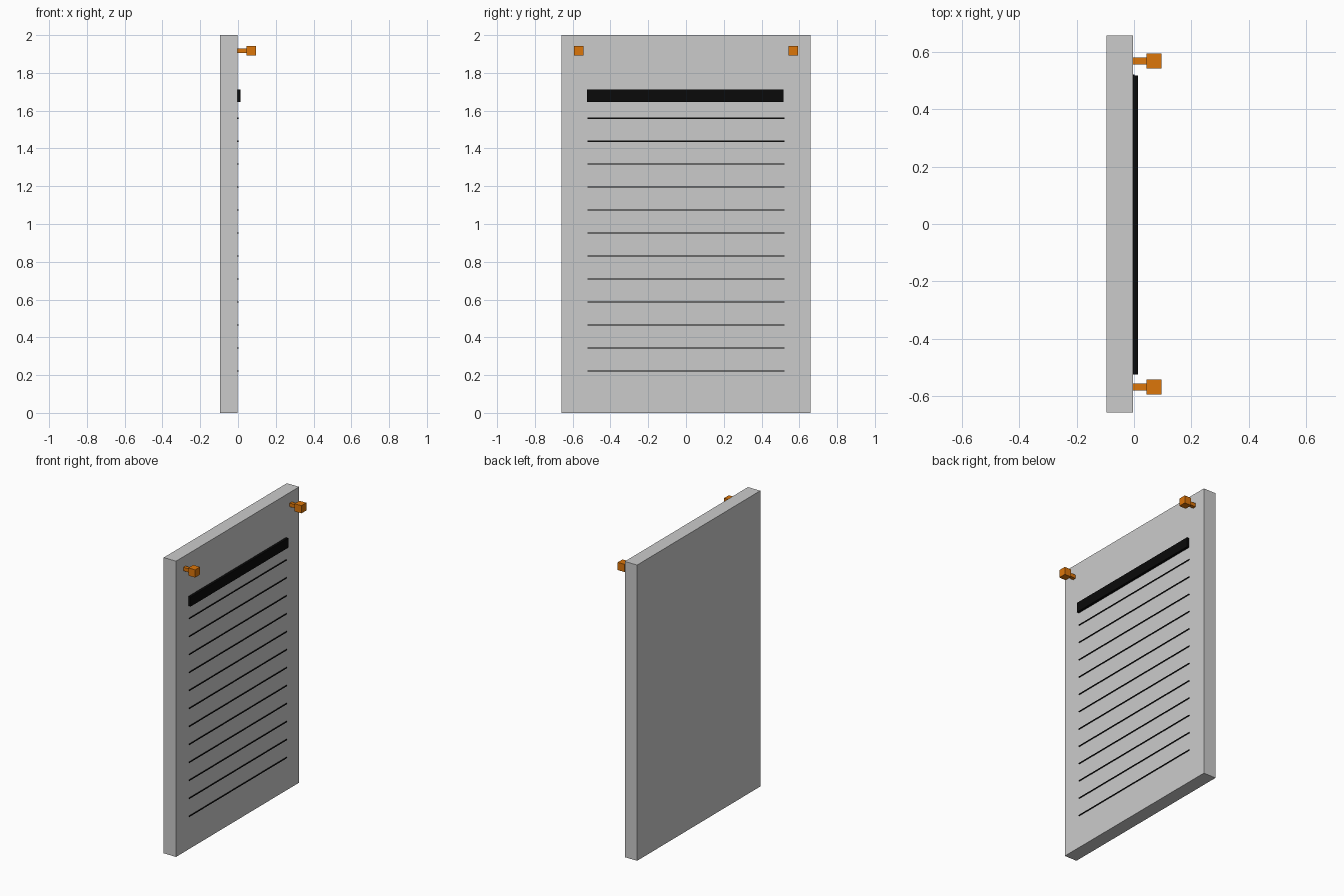
import bpy
import bmesh

if "Cube" in bpy.data.objects:
    bpy.data.objects.remove(bpy.data.objects["Cube"])


def material(name, color):
    mat = bpy.data.materials.new(name)
    mat.diffuse_color = color
    mat.use_nodes = True
    mat.node_tree.nodes["Principled BSDF"].inputs["Base Color"].default_value = mat.diffuse_color
    return mat


def box(name, x, y, z, mat=None):
    """Box spanning the given (min, max) ranges."""
    bm = bmesh.new()
    bmesh.ops.create_cube(bm, size=1)
    for v in bm.verts:
        v.co = [r[0] if c < 0 else r[1] for c, r in zip(v.co, (x, y, z))]
    mesh = bpy.data.meshes.new(name)
    bm.to_mesh(mesh)
    bm.free()
    obj = bpy.data.objects.new(name, mesh)
    bpy.context.collection.objects.link(obj)
    if mat:
        mesh.materials.append(mat)
    return obj


def around(c, half):
    return (c - half, c + half)


black = material("black_ink", (0.003, 0.003, 0.003, 1))
orange = material("orange_pin", (0.72, 0.18, 0.003, 1))
FACE = -0.003  # x of the board's written side

# Board
box("board", (-0.095, FACE), (-0.658, 0.658), (0, 2))

# Heading bar
box("heading_bar", (FACE, 0.014), (-0.525, 0.517), (1.647, 1.712), black)

# Ruled text lines
for i in range(12):
    z = 1.56 - i * 0.1216
    box(f"ruled_line_{i + 1}", (FACE, 0.002), (-0.521, 0.521), around(z, 0.003), black)

# Pins in the upper corners: thin shaft and cube head
for side, s in (("left", -1), ("right", 1)):
    y, z = 0.568 * s, 1.917
    box(f"pin_shaft_{side}", (FACE, 0.044), around(y, 0.012), around(z, 0.012), orange)
    box(f"pin_head_{side}", (0.044, 0.095), around(y, 0.026), around(z, 0.026), orange)
